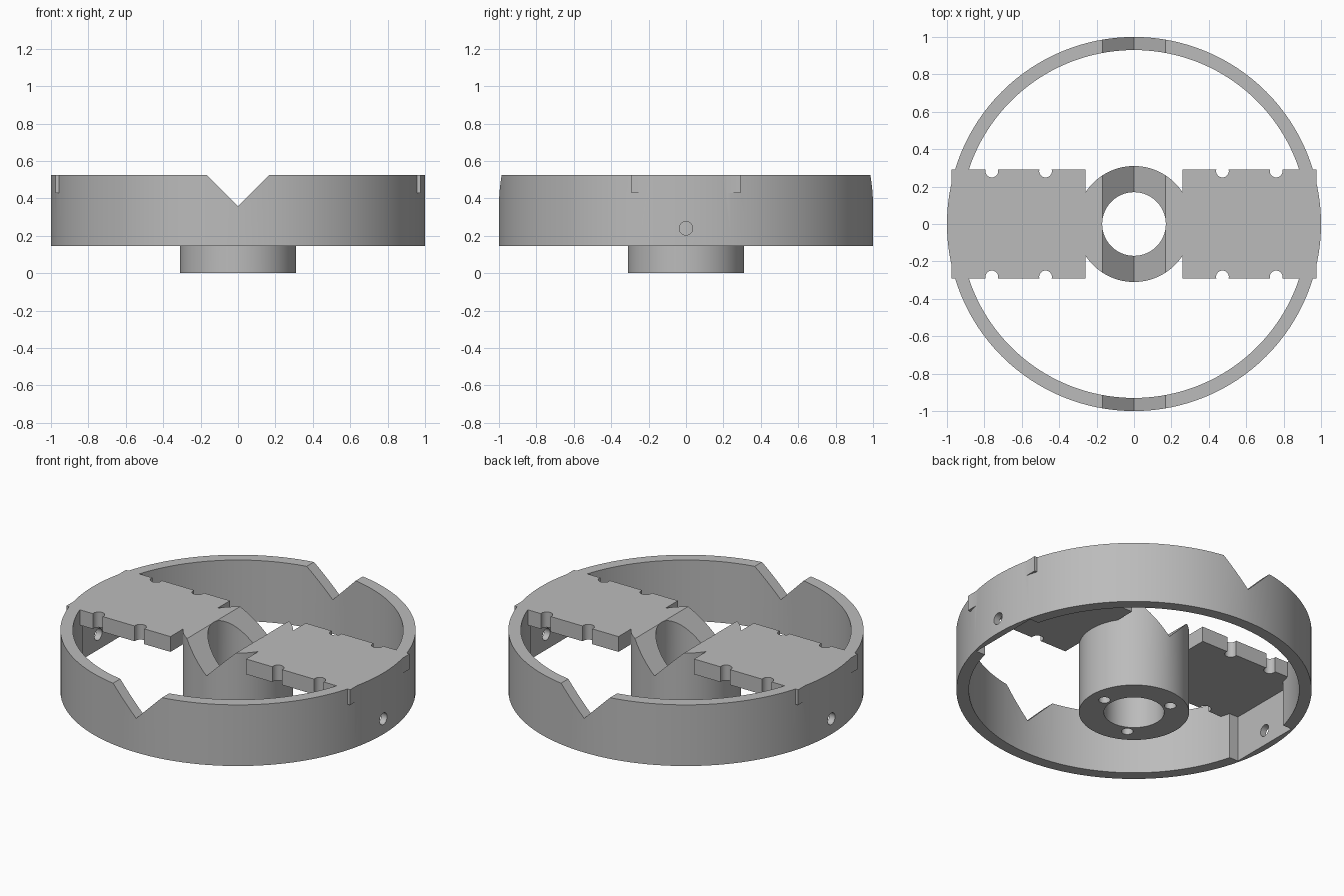
import bpy
import math
from mathutils import Vector

cube = bpy.data.objects.get("Cube")
if cube:
    bpy.data.objects.remove(cube, do_unlink=True)

# Main dimensions
TOP, RIM_BASE, ARM_BASE = 0.525, 0.145, 0.43
RIM_R, RIM_IN = 1.0, 0.93
HUB_R, BORE_R = 0.31, 0.17
ARM_IN, ARM_OUT, ARM_HALF = 0.26, 0.975, 0.292

grey = bpy.data.materials.new("plain_grey")
grey.use_nodes = True
colour = (0.5, 0.5, 0.5, 1)
grey.diffuse_color = colour
grey.node_tree.nodes["Principled BSDF"].inputs["Base Color"].default_value = colour


def cylinder(name, r, x, y, z0, z1, sides=32):
    bpy.ops.mesh.primitive_cylinder_add(vertices=sides, radius=r, depth=z1 - z0,
                                        location=(x, y, (z0 + z1) / 2))
    ob = bpy.context.object
    ob.name = name
    return ob


def box(name, low, high):
    low, high = Vector(low), Vector(high)
    bpy.ops.mesh.primitive_cube_add(size=1, location=(low + high) / 2)
    ob = bpy.context.object
    ob.name = name
    ob.scale = high - low
    bpy.ops.object.transform_apply(location=False, rotation=False, scale=True)
    return ob


def combine(target, other, operation):
    """Apply a boolean and discard the helper."""
    mod = target.modifiers.new("combine", 'BOOLEAN')
    mod.operation = operation
    mod.solver = 'EXACT'
    mod.object = other
    bpy.context.view_layer.objects.active = target
    bpy.ops.object.modifier_apply(modifier=mod.name)
    bpy.data.objects.remove(other, do_unlink=True)


def cut(target, other):
    combine(target, other, 'DIFFERENCE')


# Outer rim, with a flat recess and a cross hole at each side
wheel = cylinder("wheel_body", RIM_R, 0, 0, RIM_BASE, TOP, 128)
cut(wheel, cylinder("rim_opening", RIM_IN, 0, 0, 0, 1, 128))
for side in (-1, 1):
    x0, x1 = sorted((side * 0.7, side * 0.96))
    cut(wheel, box("recess", (x0, -0.235, 0.1), (x1, 0.235, 0.46)))
    hole = cylinder("cross_hole", 0.036, 0, 0, -0.2, 0.2)
    hole.rotation_euler = (0, math.pi / 2, 0)
    hole.location = (side, 0, 0.24)
    cut(wheel, hole)

# Hub with blind screw holes underneath
hub = cylinder("hub", HUB_R, 0, 0, 0, TOP, 96)
cut(hub, cylinder("bore", BORE_R, 0, 0, -0.1, 1, 96))
for i in range(3):
    a = math.tau * i / 3
    cut(hub, cylinder("screw_hole", 0.033, 0.217 * math.cos(a),
                      0.217 * math.sin(a), -0.1, 0.2))

# Flat arms with round edge notches
for side in (-1, 1):
    x0, x1 = sorted((side * ARM_IN, side * ARM_OUT))
    arm = box("arm", (x0, -ARM_HALF, ARM_BASE), (x1, ARM_HALF, TOP))
    for x in (0.473, 0.76):
        for y in (-0.283, 0.283):
            cut(arm, cylinder("notch", 0.034, side * x, y, 0.3, 0.7))
    # keep the bore side clear before joining
    combine(wheel, arm, 'UNION')
combine(wheel, hub, 'UNION')

# V groove running front to back through rim and hub
groove = box("v_groove", (-0.3, -1.2, -0.3), (0.3, 1.2, 0.3))
groove.rotation_euler = (0, math.pi / 4, 0)
groove.location = (0, 0, 0.357 + 0.3 * math.sqrt(2))
cut(wheel, groove)

# Finish
wheel.data.materials.clear()
wheel.data.materials.append(grey)
for face in wheel.data.polygons:
    face.material_index = 0
bpy.ops.object.select_all(action='DESELECT')
wheel.select_set(True)
bpy.context.view_layer.objects.active = wheel
bpy.ops.object.shade_smooth_by_angle(angle=math.radians(30))
